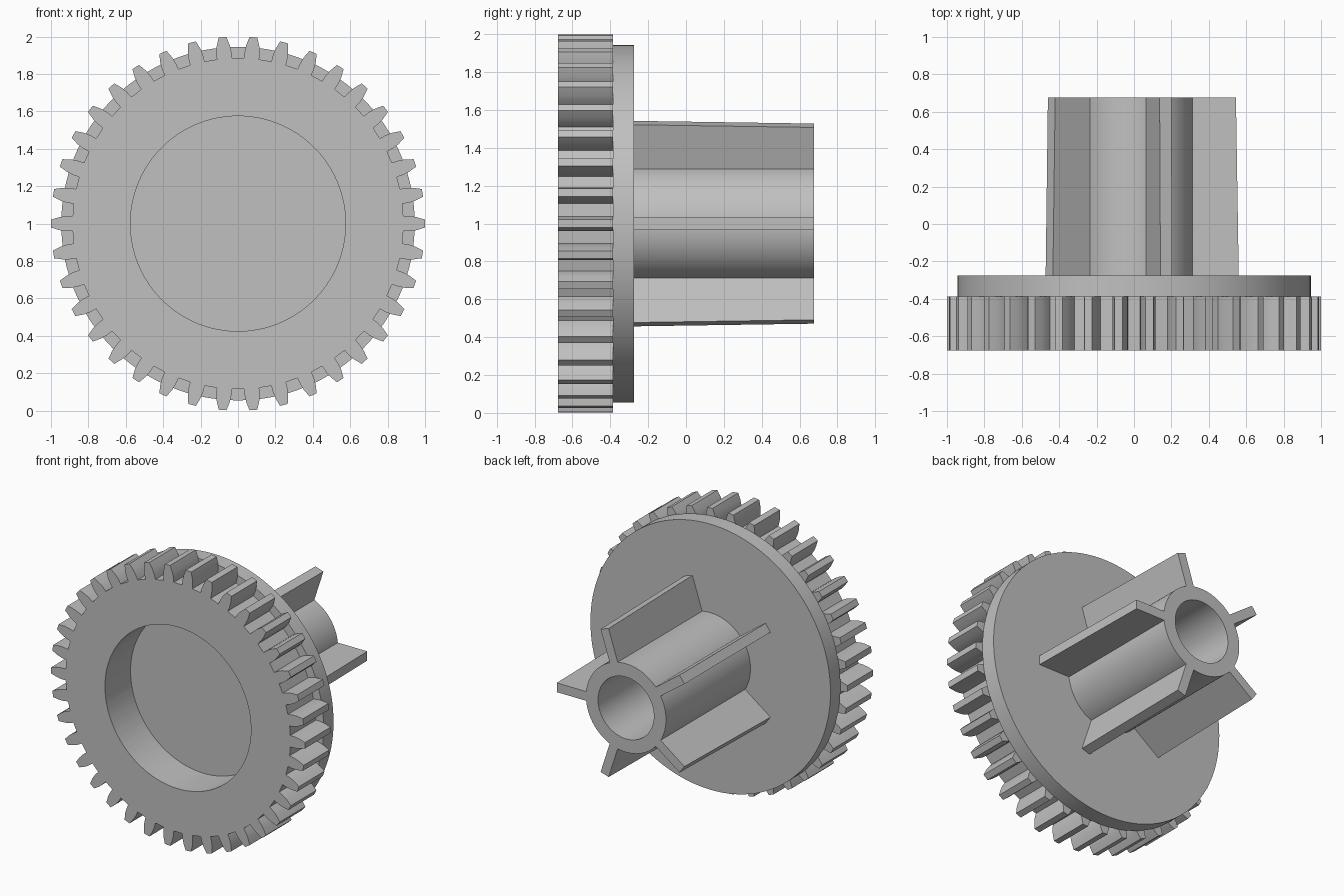
import bpy
import bmesh
from math import cos, sin, tau, radians

cube = bpy.data.objects.get("Cube")
if cube:
    bpy.data.objects.remove(cube)

TEETH = 38
FINS = 5
AXIS_Z = 1.0
FRONT, STEP, FLANGE_BACK, BACK = -0.675, -0.387, -0.275, 0.675
HUB_R, BORE_R, FLANGE_R, RECESS_R = 0.315, 0.22, 0.945, 0.575

grey = bpy.data.materials.new("plain_grey")
grey.use_nodes = True
grey.diffuse_color = (0.53, 0.53, 0.53, 1)
grey.node_tree.nodes["Principled BSDF"].inputs["Base Color"].default_value = (0.53, 0.53, 0.53, 1)


def polar(r, a, y):
    return (r * cos(a), y, AXIS_Z + r * sin(a))


def skin(name, loops, closed):
    """Join equal-length closed loops of points into one surface."""
    bm = bmesh.new()
    rows = [[bm.verts.new(p) for p in loop] for loop in loops]
    pairs = list(zip(rows, rows[1:]))
    if closed:
        pairs.append((rows[-1], rows[0]))
    else:
        bm.faces.new(rows[0])
        bm.faces.new(rows[-1])
    n = len(rows[0])
    for a, b in pairs:
        for i in range(n):
            j = (i + 1) % n
            bm.faces.new((a[i], a[j], b[j], b[i]))
    bmesh.ops.recalc_face_normals(bm, faces=bm.faces)
    mesh = bpy.data.meshes.new(name)
    bm.to_mesh(mesh)
    bm.free()
    mesh.materials.append(grey)
    obj = bpy.data.objects.new(name, mesh)
    bpy.context.collection.objects.link(obj)
    bpy.ops.object.select_all(action='DESELECT')
    obj.select_set(True)
    bpy.context.view_layer.objects.active = obj
    bpy.ops.object.shade_smooth_by_angle(angle=radians(25))
    return obj


# Toothed ring: one tooth flank as (radius, half angle in degrees), mirrored
flank = [(0.885, 2.6), (0.92, 2.5), (0.955, 2.1), (1.0, 1.2)]
tooth = [(r, -d) for r, d in flank] + [(r, d) for r, d in reversed(flank)]
outline = [(r, tau * k / TEETH + radians(d)) for k in range(TEETH) for r, d in tooth]
skin("toothed_ring", [
    [polar(r, a, FRONT) for r, a in outline],
    [polar(r, a, STEP) for r, a in outline],
    [polar(RECESS_R, a, STEP) for r, a in outline],
    [polar(RECESS_R, a, FRONT) for r, a in outline],
], closed=True)

# Flange disc with hollow hub, turned from one profile
profile = [(FLANGE_R, STEP), (FLANGE_R, FLANGE_BACK), (HUB_R, FLANGE_BACK),
           (HUB_R, BACK), (BORE_R, BACK), (BORE_R, FLANGE_BACK)]
steps = 128
skin("flange_and_hub", [
    [polar(r, tau * i / steps, y) for i in range(steps)] for r, y in profile
], closed=False)

# Tapered fins around the hub
HALF = 0.033
for k in range(FINS):
    a = tau * k / FINS

    def section(y, tip):
        corners = [(0.29, -HALF), (tip, -HALF), (tip, HALF), (0.29, HALF)]
        return [(u * cos(a) - v * sin(a), y, AXIS_Z + u * sin(a) + v * cos(a))
                for u, v in corners]

    skin(f"hub_fin_{k + 1}", [section(FLANGE_BACK, 0.56), section(BACK, 0.545)], closed=False)
